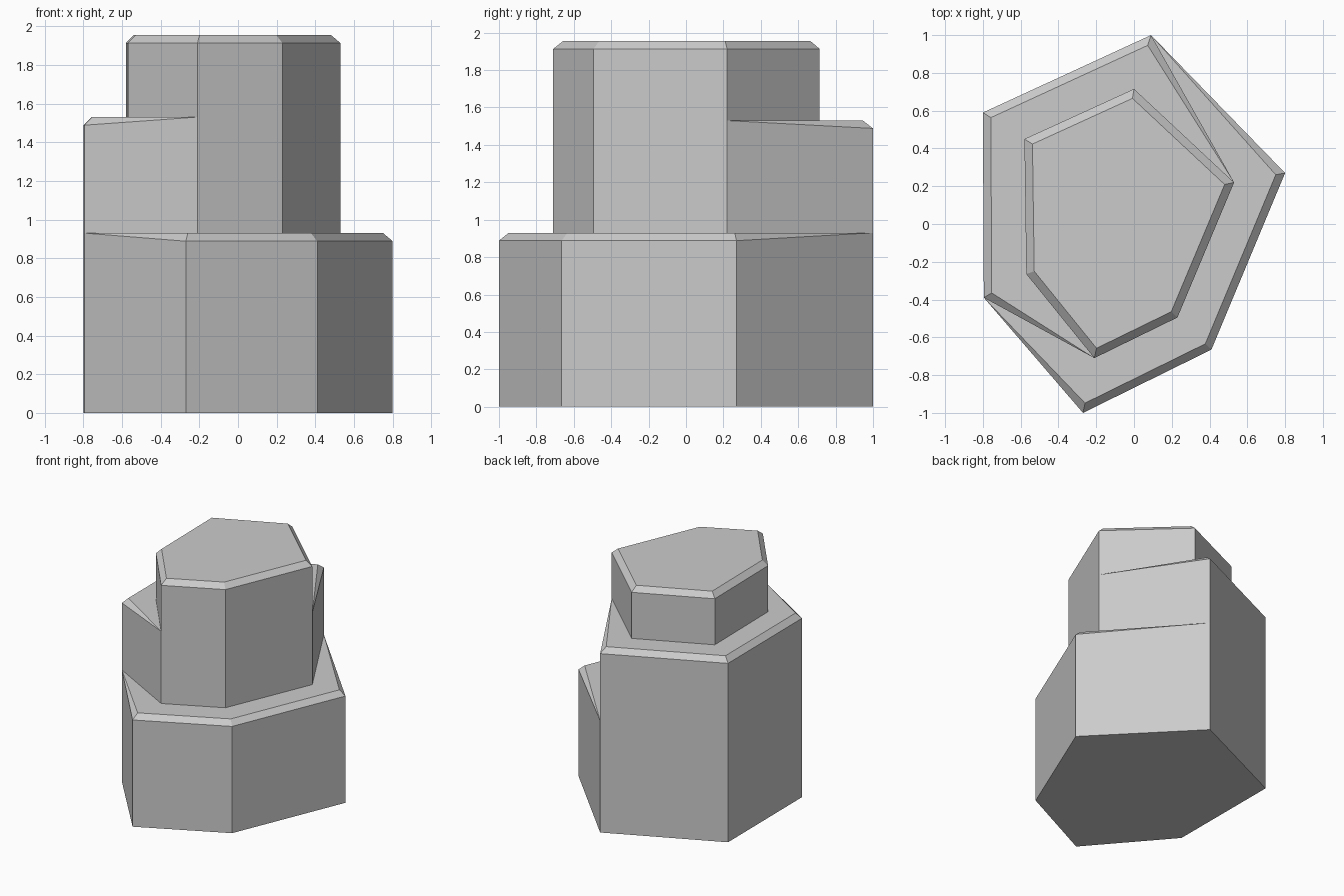
import bpy
import bmesh
from mathutils import Vector

cube = bpy.data.objects.get("Cube")
if cube:
    bpy.data.objects.remove(cube, do_unlink=True)

CHAMFER = 0.042

grey = bpy.data.materials.new("plain grey")
grey.use_nodes = True
grey.diffuse_color = (0.6, 0.6, 0.6, 1)
grey.node_tree.nodes["Principled BSDF"].inputs["Base Color"].default_value = (0.6, 0.6, 0.6, 1)

# Six-sided outlines, counterclockwise from the back left corner
outer = [(-0.80, 0.59), (-0.795, -0.39), (-0.27, -1.0), (0.41, -0.665), (0.80, 0.27), (0.09, 1.0)]
inner = [(-0.58, 0.45), (-0.57, -0.265), (-0.21, -0.71), (0.23, -0.495), (0.53, 0.22), (0.0, 0.715)]
middle = outer[:2] + inner[2:5] + outer[5:]

bm = bmesh.new()


def face(points):
    """Add a face, skipping repeated corners and collapsed faces."""
    unique = []
    for p in points:
        if all((p - q).length > 1e-5 for q in unique):
            unique.append(p)
    if len(unique) > 2:
        bm.faces.new([bm.verts.new(p) for p in unique])


def inset_corner(outline, i):
    """Move a corner inward by the chamfer width along both adjoining sides."""
    a, b, c = (Vector(outline[k % 6]) for k in (i - 1, i, i + 1))
    u, v = (b - a).normalized(), (c - b).normalized()
    n, m = Vector((-u.y, u.x)), Vector((-v.y, v.x))
    return b + (n + m) * CHAMFER / (1 + n.dot(m))


def tier(outline, above, bottom, top):
    """Walls, tapering chamfer and ledge; corners shared with the tier above stay sharp."""
    low, rim, edge = [], [], []
    for i, p in enumerate(outline):
        shared = above is not None and above[i] == p
        low.append(Vector((*p, bottom)))
        rim.append(Vector((*p, top if shared else top - CHAMFER)))
        edge.append(Vector((*(p if shared else inset_corner(outline, i)), top)))
    for i in range(6):
        j = (i + 1) % 6
        face([low[i], low[j], rim[j], rim[i]])
        face([rim[i], rim[j], edge[j], edge[i]])
    if above is None:
        face(edge)
        return
    # The ledge runs along the exposed corners and back along the tier above
    free = [i for i in range(6) if above[i] != outline[i]]
    start = next(i for i in free if (i - 1) % 6 not in free)
    run = [(start - 1 + k) % 6 for k in range(len(free) + 2)]
    face([edge[i] for i in run] + [Vector((*above[i], top)) for i in reversed(run)])


tier(outer, middle, 0.0, 0.93)
tier(middle, inner, 0.93, 1.53)
tier(inner, None, 1.53, 1.955)
face([Vector((x, y, 0)) for x, y in reversed(outer)])

# Weld the tiers and merge walls that run straight through two of them
bmesh.ops.remove_doubles(bm, verts=bm.verts, dist=1e-4)
bmesh.ops.dissolve_limit(bm, angle_limit=0.01, verts=bm.verts, edges=bm.edges)
bmesh.ops.recalc_face_normals(bm, faces=bm.faces)

mesh = bpy.data.meshes.new("stepped_block")
bm.to_mesh(mesh)
bm.free()
mesh.materials.append(grey)
block = bpy.data.objects.new("stepped_block", mesh)
bpy.context.collection.objects.link(block)
